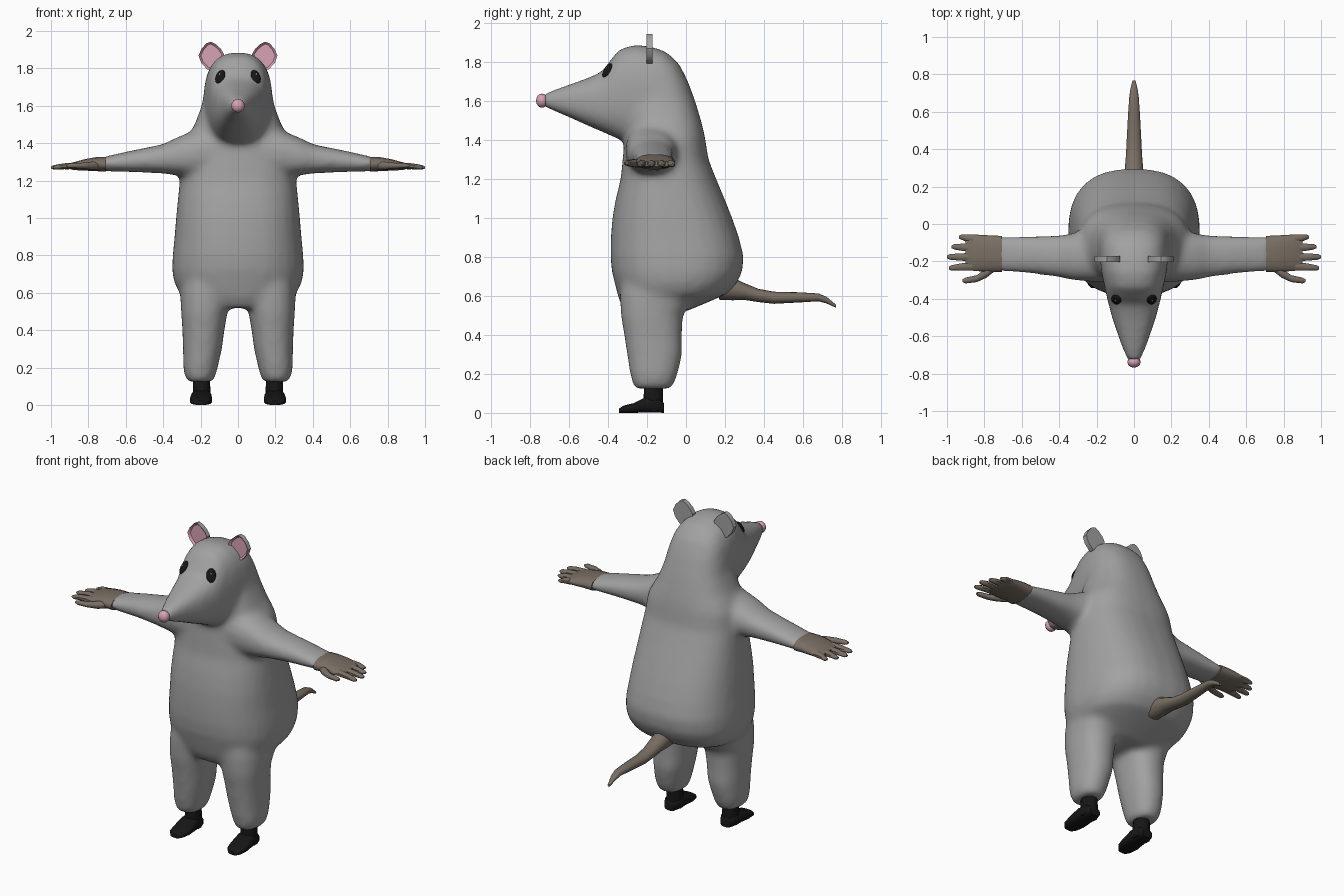
import bpy, bmesh, math
from mathutils import Vector
from mathutils.bvhtree import BVHTree

if "Cube" in bpy.data.objects:
    bpy.data.objects.remove(bpy.data.objects["Cube"])


def material(name, rgb):
    m = bpy.data.materials.new(name)
    m.diffuse_color = (*rgb, 1)
    m.use_nodes = True
    m.node_tree.nodes["Principled BSDF"].inputs["Base Color"].default_value = m.diffuse_color
    return m


FUR = material("grey fur", (0.36, 0.36, 0.36))
SKIN = material("brown skin", (0.19, 0.155, 0.125))
PINK = material("pink", (0.68, 0.36, 0.46))
BLACK = material("black", (0.008, 0.008, 0.008))
GLINT = material("eye glint", (0.35, 0.35, 0.35))


def loft(bm, axis, rings, n=20, power=2.3):
    """Closed skin through rings (t, a0, a1, b0, b1): a, b are extents on the other two axes."""
    loops = []
    for t, a0, a1, b0, b1 in rings:
        loop = []
        for i in range(n):
            ang = 2 * math.pi * (i + 0.5) / n
            c, s = math.cos(ang), math.sin(ang)
            a = (a0 + a1) / 2 + (a1 - a0) / 2 * math.copysign(abs(c) ** (2 / power), c)
            b = (b0 + b1) / 2 + (b1 - b0) / 2 * math.copysign(abs(s) ** (2 / power), s)
            loop.append(bm.verts.new({'x': (t, a, b), 'y': (a, t, b), 'z': (a, b, t)}[axis]))
        loops.append(loop)
    faces = [bm.faces.new(loops[0]), bm.faces.new(loops[-1])]
    for p, q in zip(loops, loops[1:]):
        for i in range(n):
            j = (i + 1) % n
            faces.append(bm.faces.new((p[i], p[j], q[j], q[i])))
    bmesh.ops.recalc_face_normals(bm, faces=faces)


def mirror_x(bm):
    """Add the copy on the other side of x = 0."""
    geo = bmesh.ops.duplicate(bm, geom=bm.verts[:] + bm.edges[:] + bm.faces[:])["geom"]
    for v in geo:
        if isinstance(v, bmesh.types.BMVert):
            v.co.x *= -1
    bmesh.ops.reverse_faces(bm, faces=[f for f in geo if isinstance(f, bmesh.types.BMFace)])


def finish(bm, name, mats, angle=50):
    me = bpy.data.meshes.new(name)
    bm.to_mesh(me)
    bm.free()
    ob = bpy.data.objects.new(name, me)
    bpy.context.collection.objects.link(ob)
    for m in mats:
        me.materials.append(m)
    bpy.ops.object.select_all(action='DESELECT')
    ob.select_set(True)
    bpy.context.view_layer.objects.active = ob
    bpy.ops.object.shade_smooth_by_angle(angle=math.radians(angle))
    return ob


# Furry body: legs and arms first, mirrored, then torso and head, all fused
bm = bmesh.new()
loft(bm, 'z', [(0.125, .135, .268, -.26, -.075), (0.15, .122, .285, -.275, -.06),
               (0.20, .108, .293, -.287, -.042), (0.30, .085, .295, -.303, -.018),
               (0.40, .072, .298, -.318, -.02), (0.50, .055, .305, -.335, -.015),
               (0.60, .03, .31, -.34, .05), (0.70, .03, .30, -.33, .08)])
loft(bm, 'x', [(0.10, -.31, -.02, 1.20, 1.50), (0.22, -.31, -.035, 1.21, 1.475),
               (0.33, -.30, -.05, 1.228, 1.43), (0.40, -.285, -.06, 1.238, 1.395),
               (0.55, -.265, -.065, 1.245, 1.365), (0.73, -.252, -.068, 1.25, 1.325)])
mirror_x(bm)
torso = [(0.52, .17, -.31, .0), (0.57, .27, -.34, .12), (0.61, .32, -.352, .21),
         (0.66, .343, -.365, .258), (0.72, .353, -.38, .288), (0.80, .35, -.388, .297),
         (0.90, .34, -.386, .272), (1.0, .332, -.378, .237), (1.1, .322, -.36, .197),
         (1.2, .312, -.335, .155), (1.3, .302, -.325, .115), (1.4, .288, -.315, .10),
         (1.45, .262, -.31, .09), (1.5, .232, -.31, .077), (1.6, .195, -.30, .047),
         (1.7, .178, -.30, .01), (1.78, .155, -.30, -.03), (1.83, .12, -.28, -.075)]
loft(bm, 'z', [(z, -w, w, y0, y1) for z, w, y0, y1 in torso], 28, 2.5)
head = [(-.735, .032, 1.572, 1.632), (-.68, .056, 1.548, 1.655), (-.6, .084, 1.515, 1.682),
        (-.5, .118, 1.47, 1.718), (-.43, .136, 1.44, 1.75), (-.39, .146, 1.422, 1.805),
        (-.34, .157, 1.40, 1.865), (-.26, .175, 1.38, 1.888), (-.18, .184, 1.38, 1.878),
        (-.11, .18, 1.40, 1.855), (-.05, .165, 1.42, 1.80)]
loft(bm, 'y', [(y, -w, w, z0, z1) for y, w, z0, z1 in head], 24, 2.6)
body = finish(bm, "body", [FUR])
m = body.modifiers.new("fuse", 'REMESH')
m.mode, m.voxel_size, m.use_smooth_shade = 'VOXEL', 0.018, True
m = body.modifiers.new("blend", 'SMOOTH')
m.factor, m.iterations = 0.5, 10
for name in ("fuse", "blend"):
    bpy.ops.object.modifier_apply(modifier=name)
for p in body.data.polygons:
    p.use_smooth = True
    p.material_index = 0
if not body.data.materials:
    body.data.materials.append(FUR)

# Hands: palm, four fingers and a thumb
bm = bmesh.new()
loft(bm, 'x', [(0.705, -.258, -.062, 1.247, 1.327), (0.76, -.258, -.06, 1.25, 1.326),
               (0.82, -.255, -.056, 1.253, 1.315), (0.88, -.25, -.055, 1.256, 1.298),
               (0.90, -.24, -.06, 1.262, 1.29)], 16)
for y0, y1, tip in ((-.08, -.07, .935), (-.127, -.122, .975), (-.177, -.176, 1.0), (-.225, -.235, .99)):
    loft(bm, 'x', [(x, y - r, y + r, z - r * .8, z + r * .8) for x, y, z, r in (
        (0.86, y0, 1.28, .024), ((.86 + tip) / 2, (y0 + y1) / 2, 1.277, .021),
        (tip - .015, y1, 1.271, .016), (tip, y1, 1.27, .008))], 8, 2)
loft(bm, 'x', [(x, y - r, y + r, 1.28 - r * .8, 1.28 + r * .8) for x, y, r in (
    (0.745, -.225, .03), (0.79, -.262, .028), (0.84, -.292, .02), (0.90, -.302, .017), (0.918, -.303, .008))], 8, 2)
mirror_x(bm)
finish(bm, "hands", [SKIN])

# Tail
bm = bmesh.new()
tail = [(.17, .64, .058, .06), (.24, .635, .056, .058), (.30, .622, .05, .043), (.37, .602, .044, .034),
        (.45, .59, .04, .031), (.58, .592, .033, .026), (.68, .592, .026, .02),
        (.72, .578, .02, .017), (.768, .547, .008, .008)]
loft(bm, 'y', [(y, -w, w, z - h, z + h) for y, z, w, h in tail], 14, 2)
finish(bm, "tail", [SKIN])

# Boots: ankle shaft and foot
bm = bmesh.new()
loft(bm, 'z', [(0.01, .145, .245, -.22, -.115), (0.07, .145, .243, -.22, -.115),
               (0.15, .15, .24, -.215, -.118)], 12, 2)
loft(bm, 'y', [(-.343, .172, .23, 0, .022), (-.32, .15, .25, 0, .038), (-.27, .138, .258, 0, .05),
               (-.21, .14, .252, 0, .08), (-.14, .145, .246, 0, .075), (-.112, .16, .23, 0, .05)], 12, 3)
mirror_x(bm)
finish(bm, "boots", [BLACK])

# Ears: rounded plates, pink in front and grey behind
bm = bmesh.new()
outline = [(.115, 1.78), (.165, 1.795), (.197, 1.83), (.211, 1.868), (.195, 1.905), (.168, 1.935),
           (.145, 1.942), (.12, 1.93), (.092, 1.905), (.074, 1.875), (.085, 1.83)]
front = bm.faces.new([bm.verts.new((x, -.202, z)) for x, z in outline])
ext = bmesh.ops.extrude_face_region(bm, geom=[front], use_keep_orig=True)["geom"]
for v in ext:
    if isinstance(v, bmesh.types.BMVert):
        v.co.y += .03
bmesh.ops.recalc_face_normals(bm, faces=bm.faces[:])
cup = bmesh.ops.inset_region(bm, faces=[f for f in bm.faces if f.normal.y < -.9], thickness=.012)
for f in bm.faces:
    f.material_index = 1 if f.normal.y < -.5 else 0
hollow = [f for f in bm.faces if f.normal.y < -.9 and len(f.verts) > 4][0]
for v in hollow.verts:
    v.co.y += .012
mirror_x(bm)
finish(bm, "ears", [FUR, PINK], 40)

# Nose
bm = bmesh.new()
bmesh.ops.create_uvsphere(bm, u_segments=12, v_segments=8, radius=.036)
for v in bm.verts:
    v.co = Vector((v.co.x, v.co.y * .85 - .738, v.co.z + 1.6))
finish(bm, "nose", [PINK])

# Eyes: flattened ovals lying on the face, each with a small glint
tree = BVHTree.FromPolygons([v.co for v in body.data.vertices], [p.vertices[:] for p in body.data.polygons])
hit, normal, _, _ = tree.ray_cast(Vector((.095, -1, 1.755)), Vector((0, 1, 0)))
turn = normal.to_track_quat('Z', 'Y')


def oval(name, mat, offset, w, h, d):
    bm = bmesh.new()
    bmesh.ops.create_uvsphere(bm, u_segments=16, v_segments=8, radius=1)
    for v in bm.verts:
        v.co = hit + turn @ (Vector((v.co.x * w, v.co.y * h, v.co.z * d)) + Vector(offset))
    mirror_x(bm)
    finish(bm, name, [mat])


oval("eyes", BLACK, (0, 0, 0), .028, .042, .014)
oval("eye_glints", GLINT, (0, .008, .0125), .005, .007, .003)
